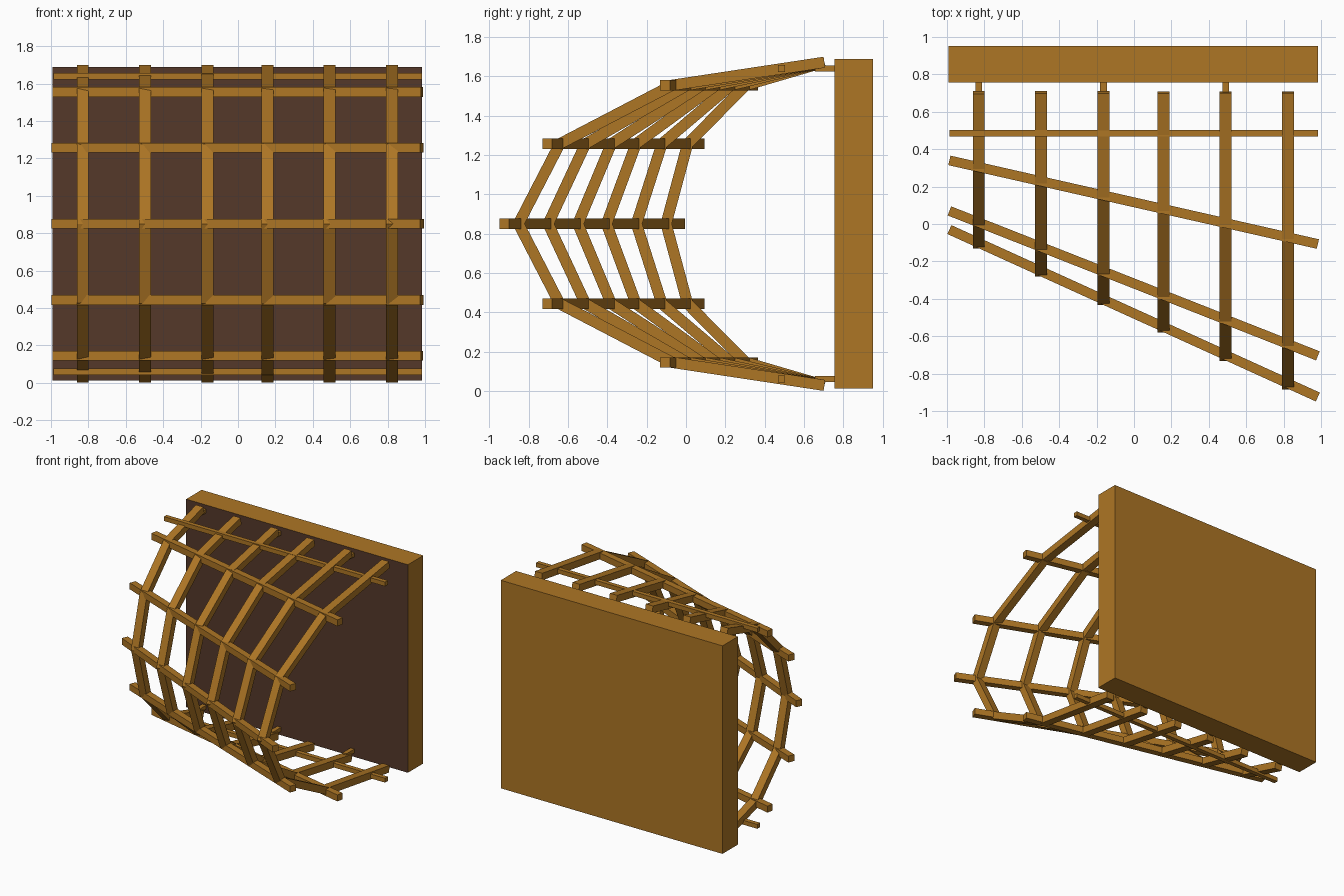
import bpy, bmesh, math
from mathutils import Vector, Matrix

if "Cube" in bpy.data.objects:
    bpy.data.objects.remove(bpy.data.objects["Cube"])

MID = 0.85  # height of the mirror plane


def material(name, rgb):
    m = bpy.data.materials.new(name)
    m.diffuse_color = (*rgb, 1)
    m.use_nodes = True
    m.node_tree.nodes["Principled BSDF"].inputs["Base Color"].default_value = m.diffuse_color
    return m


wood = material("wood", (0.42, 0.18, 0.018))
dark = material("dark_panel", (0.09, 0.04, 0.023))


def finish(name, bm, *mats):
    bmesh.ops.recalc_face_normals(bm, faces=bm.faces)
    me = bpy.data.meshes.new(name)
    bm.to_mesh(me)
    bm.free()
    ob = bpy.data.objects.new(name, me)
    bpy.context.collection.objects.link(ob)
    for m in mats:
        me.materials.append(m)
    return ob


def box(name, centre, size, turn=0.0, mats=(wood,)):
    bm = bmesh.new()
    mat = (Matrix.Translation(centre) @ Matrix.Rotation(turn, 4, 'Z')
           @ Matrix.Diagonal((*size, 1)))
    bmesh.ops.create_cube(bm, size=1, matrix=mat)
    return finish(name, bm, *mats)


# Back wall with a dark front face
wall = box("back_wall", (-0.003, 0.853, MID), (1.975, 0.195, 1.675), mats=(wood, dark))
for f in wall.data.polygons:
    if f.normal.y < -0.9:
        f.material_index = 1

# Slanted rails: height above the middle, y at left end, y at right end
RAILS = [(0.0, -0.03, -0.925), (0.407, 0.07, -0.705), (0.705, 0.34, -0.107)]
X0, X1 = -0.987, 0.983


def rail_y(rail, x):
    return rail[1] + (rail[2] - rail[1]) * (x - X0) / (X1 - X0)


def rail(name, h, y0, y1, t):
    d = Vector((X1 - X0, y1 - y0))
    for s in ((1, -1) if h else (1,)):
        box(name, ((X0 + X1) / 2, (y0 + y1) / 2, MID + s * h),
            (d.length, t, t), math.atan2(d.y, d.x))


for h, y0, y1 in RAILS:
    rail("slanted_rail", h, y0, y1, 0.052)
rail("thin_rail", 0.79, 0.485, 0.485, 0.035)


# Ribs: mitred bent strips following the rails
def rib(x, width=0.064, t=0.056):
    half = [Vector((0.704, 0.822))] + [Vector((rail_y(r, x), r[0])) for r in RAILS[::-1]]
    pts = half + [Vector((p.x, -p.y)) for p in half[-2::-1]]
    dirs = [(b - a).normalized() for a, b in zip(pts, pts[1:])]
    bm = bmesh.new()
    rings = []
    for i, p in enumerate(pts):
        a, b = dirs[max(i - 1, 0)], dirs[min(i, len(dirs) - 1)]
        m = (a + b).normalized()
        off = Vector((-m.y, m.x)) * (t / 2 / m.dot(a))
        rings.append([bm.verts.new((x + sx * width / 2, p.x + so * off.x, MID + p.y + so * off.y))
                      for sx, so in ((-1, -1), (1, -1), (1, 1), (-1, 1))])
    for r, q in zip(rings, rings[1:]):
        for k in range(4):
            n = (k + 1) % 4
            bm.faces.new((r[k], r[n], q[n], q[k]))
    bm.faces.new(rings[0])
    bm.faces.new(rings[-1])
    finish("rib", bm, wood)


RIB_X = (-0.83, -0.498, -0.163, 0.157, 0.49, 0.823)
for x in RIB_X:
    rib(x)

# Pegs fixing every other rib to the wall
for x in RIB_X[::2]:
    for s in (1, -1):
        box("wall_peg", (x, 0.71, MID + s * 0.79), (0.035, 0.11, 0.032))
